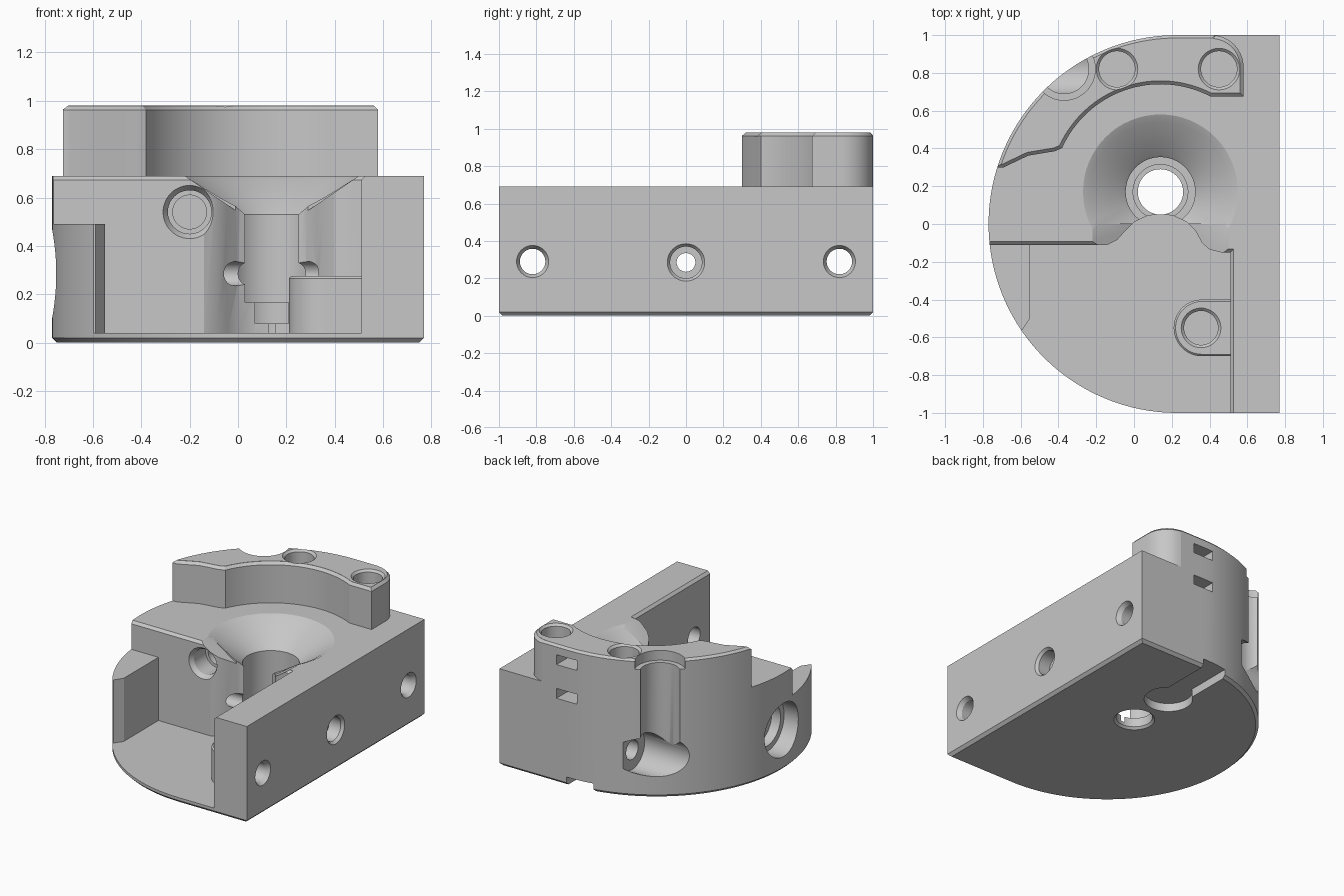
import bpy, bmesh, math
from mathutils import Vector

if "Cube" in bpy.data.objects:
    bpy.data.objects.remove(bpy.data.objects["Cube"])

grey = bpy.data.materials.new("machined_grey")
grey.use_nodes = True
grey.diffuse_color = (0.57, 0.57, 0.57, 1)
grey.node_tree.nodes["Principled BSDF"].inputs["Base Color"].default_value = (0.57, 0.57, 0.57, 1)


def arc(cx, cy, r, start, end, steps):
    angles = [math.radians(start + (end - start) * i / steps) for i in range(steps + 1)]
    return [(cx + r * math.cos(a), cy + r * math.sin(a)) for a in angles]


def offset(points, d):
    """Move a counter-clockwise outline outwards by d with mitred corners."""
    result = []
    for i, p in enumerate(points):
        p = Vector(p)
        e1 = (p - Vector(points[i - 1])).normalized()
        e2 = (Vector(points[(i + 1) % len(points)]) - p).normalized()
        n1, n2 = Vector((e1.y, -e1.x)), Vector((e2.y, -e2.x))
        result.append(p + (n1 + n2) * d / (1 + n1.dot(n2)))
    return result


def loft(name, outlines, axis="Z"):
    """Closed solid through (position, outline) sections along an axis."""
    place = {"X": lambda u, v, t: (t, u, v),
             "Y": lambda u, v, t: (v, t, u),
             "Z": lambda u, v, t: (u, v, t)}[axis]
    bm = bmesh.new()
    rings = [[bm.verts.new(place(u, v, t)) for u, v in pts] for t, pts in outlines]
    n = len(rings[0])
    for a, b in zip(rings, rings[1:]):
        for i in range(n):
            j = (i + 1) % n
            bm.faces.new((a[i], a[j], b[j], b[i]))
    bm.faces.new(rings[0][::-1])
    bm.faces.new(rings[-1])
    bmesh.ops.recalc_face_normals(bm, faces=bm.faces)
    mesh = bpy.data.meshes.new(name)
    bm.to_mesh(mesh)
    bm.free()
    mesh.materials.append(grey)
    obj = bpy.data.objects.new(name, mesh)
    bpy.context.collection.objects.link(obj)
    return obj


def prism(name, points, levels, axis="Z"):
    return loft(name, [(t, offset(points, d) if d else points) for t, d in levels], axis)


def lathe(name, center, levels, axis="Z", steps=48):
    return loft(name, [(t, arc(*center, r, 0, 360 - 360 / steps, steps - 1)) for t, r in levels], axis)


def box(name, x0, x1, y0, y1, z0, z1):
    return prism(name, [(x0, y0), (x1, y0), (x1, y1), (x0, y1)], [(z0, 0), (z1, 0)])


def combine(target, tool, operation="DIFFERENCE"):
    mod = target.modifiers.new(tool.name, "BOOLEAN")
    mod.operation, mod.solver, mod.object = operation, "EXACT", tool
    bpy.ops.object.select_all(action="DESELECT")
    bpy.context.view_layer.objects.active = target
    target.select_set(True)
    bpy.ops.object.modifier_apply(modifier=mod.name)
    bpy.data.objects.remove(tool)


# Main body: half-round plan, chamfered at bottom and top
plan = [(0.77, -1), (0.77, 1)] + arc(0.23, 0, 1, 90, 270, 80)
body = prism("housing_body", plan, [(0, -0.02), (0.02, 0), (0.965, 0), (0.98, -0.015)])

# Step down to the deck, leaving the raised curved rim at the back
deck = [(-1.2, -1.3), (1.2, -1.3), (1.2, 1.3), (0.43, 1.3)]
deck += arc(0.41, 0.83, 0.17, 82, 0, 10) + [(0.58, 0.675)]
deck += arc(0.14, 0.17, 0.57, 62.4, 156, 32)
deck += [(-0.42, 0.385), (-0.56, 0.362), (-0.69, 0.30), (-1.2, 0.29)]
combine(body, prism("deck_cut", deck, [(0.69, 0), (0.961, 0), (0.979, 0.018), (1.2, 0.018)]))

# Front pocket with a rounded bay in front of the bore
bay = [(0.46, -0.15), (0.40, -0.135), (0.36, -0.1), (0.325, -0.035), (0.28, 0.01), (0.21, 0.043),
       (0.14, 0.053), (0.07, 0.043), (0.0, 0.01), (-0.045, -0.035), (-0.09, -0.085), (-0.14, -0.11)]
pocket = [(-1.2, -1.2), (0.51, -1.2), (0.51, -0.15)] + bay
pocket += [(-0.55, -0.11), (-0.55, -0.50), (-0.59, -0.56), (-1.2, -0.56)]
flare = [(0.672, 0), (0.692, 0.02), (0.75, 0.02)]
combine(body, prism("pocket_cut", pocket, [(0.04, 0)] + flare))

# Lower the top of the side lug
lug = [(-1.2, -1.2), (-0.54, -1.2), (-0.54, -0.11), (-1.2, -0.11)]
combine(body, prism("lug_top_cut", lug, [(0.49, 0)] + flare))

# Screw boss against the side wall
boss_plan = [(0.6, -0.70), (0.6, -0.40)] + arc(0.36, -0.55, 0.15, 90, 270, 24)
combine(body, prism("screw_boss", boss_plan, [(0.03, 0), (0.265, 0), (0.275, -0.01)]), "UNION")

# Stepped bore with conical mouth, and the sloped trough in front of it
combine(body, lathe("bore_cut", (0.14, 0.17), [
    (-0.1, 0.135), (0, 0.135), (0.015, 0.12), (0.08, 0.12), (0.08, 0.145), (0.165, 0.145),
    (0.165, 0.184), (0.53, 0.184), (0.545, 0.2), (0.67, 0.37), (0.69, 0.41), (0.75, 0.41)], steps=64))
trough = [(0.54, 0.0), (0.54, 0.28), (0.69, 0.50), (0.8, 0.50), (0.8, -0.22), (0.69, -0.22)]
combine(body, prism("trough_cut", trough, [(-0.3, 0), (0, 0)], "Y"))

# Cross holes through the flat side wall
combine(body, lathe("front_cross_hole", (-0.82, 0.29),
                    [(0.3, 0.068), (0.74, 0.068), (0.77, 0.086), (0.9, 0.086)], "X"))
combine(body, lathe("back_cross_hole", (0.82, 0.29),
                    [(-1, 0.14), (-0.15, 0.14), (-0.15, 0.068), (0.74, 0.068), (0.77, 0.086), (0.9, 0.086)], "X"))
combine(body, lathe("middle_cross_hole", (0, 0.285),
                    [(-1, 0.19), (-0.64, 0.19), (-0.64, 0.15), (-0.57, 0.15), (-0.57, 0.05),
                     (0.66, 0.05), (0.66, 0.085), (0.75, 0.085), (0.77, 0.1), (0.9, 0.1)], "X"))

# Hole in the pocket's back wall
combine(body, lathe("pocket_wall_hole", (0.54, -0.2),
                    [(-0.3, 0.11), (-0.11, 0.11), (-0.08, 0.09), (0.05, 0.09), (0.05, 0.07), (0.2, 0.07)], "Y"))

# Vertical holes in the rim and the boss
for x in (-0.09, 0.45):
    combine(body, lathe("rim_hole", (x, 0.82), [(0.55, 0.095), (0.965, 0.095), (0.98, 0.11), (1.1, 0.11)]))
combine(body, lathe("boss_hole", (0.355, -0.55), [(0.1, 0.09), (0.26, 0.09), (0.275, 0.105), (0.4, 0.105)]))

# Half-open vertical channel in the curved back
combine(body, lathe("channel_cut", (-0.37, 0.82), [(0.29, 0.13), (0.91, 0.13), (0.91, 0.165), (1.1, 0.165)]))

# Two small slots in the back face
for z in (0.60, 0.84):
    combine(body, box("slot_cut", 0.16, 0.32, 0.85, 1.1, z, z + 0.07))

# Round recess underneath with a slot to the back edge
combine(body, lathe("underside_recess", (0.14, 0.52), [(-0.1, 0.16), (0.06, 0.16)]))
combine(body, box("underside_slot", 0.04, 0.24, 0.55, 1.2, -0.1, 0.06))

bpy.context.view_layer.objects.active = body
body.select_set(True)
bpy.ops.object.shade_smooth_by_angle(angle=math.radians(25))
